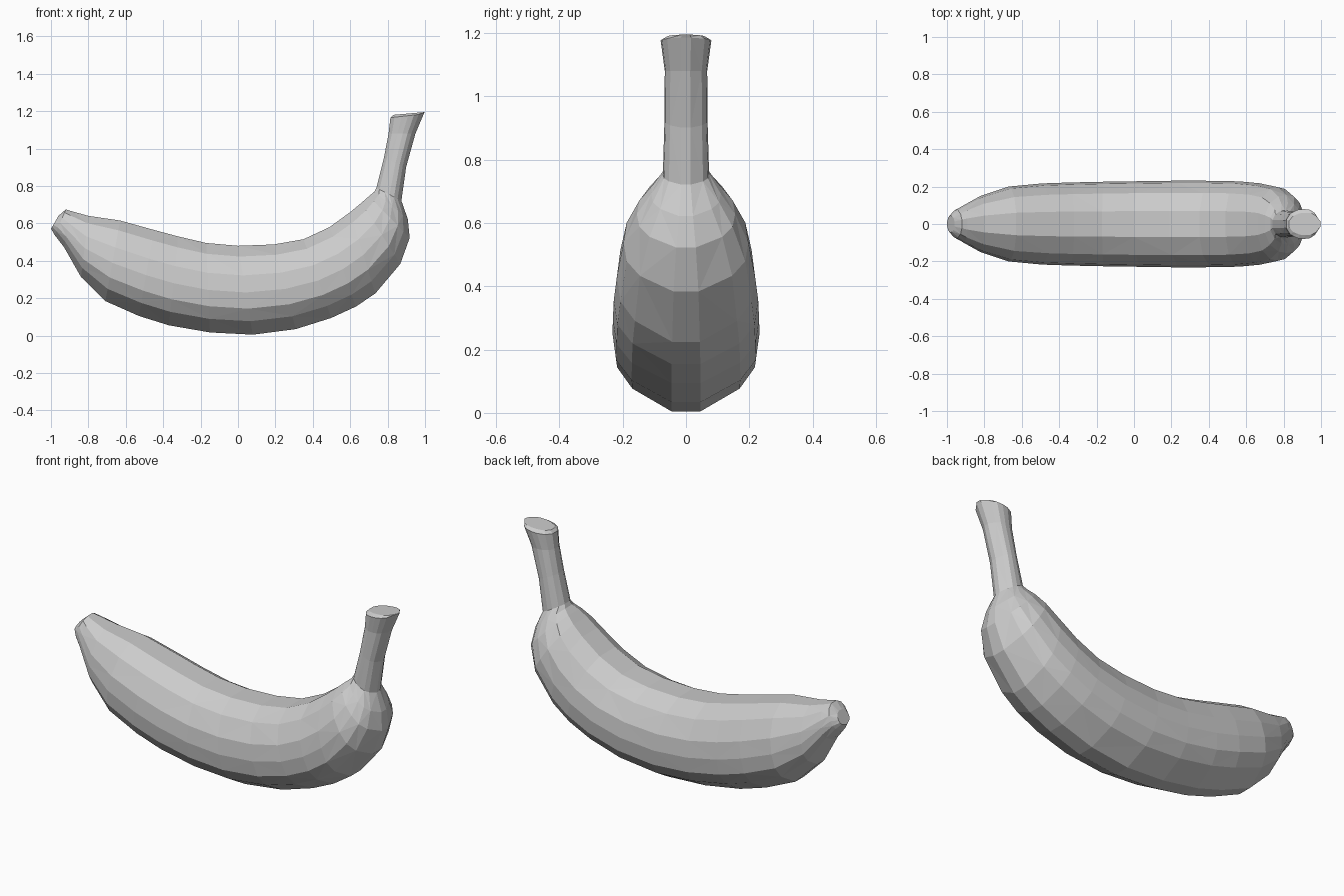
import bpy
import bmesh
from mathutils import Vector

# Remove the default object only
default_cube = bpy.data.objects.get("Cube")
if default_cube:
    bpy.data.objects.remove(default_cube, do_unlink=True)


def make_material(name, colour):
    material = bpy.data.materials.new(name)
    material.use_nodes = True
    material.diffuse_color = colour
    shader = material.node_tree.nodes["Principled BSDF"]
    shader.inputs["Base Color"].default_value = colour
    return material


# Half cross-section: (fraction of half width, fraction from inner to outer edge)
half_section = [(.3, 0), (.72, .12), (.95, .33), (1, .52),
                (.95, .7), (.74, .84), (.2, .99)]
section = half_section + [(-side, depth) for side, depth in reversed(half_section)]


def ring_points(station):
    """Place the cross-section between the inner and outer edge of the curve."""
    inner_x, inner_z, outer_x, outer_z, half_width = station
    inner = Vector((inner_x, 0, inner_z))
    outer = Vector((outer_x, 0, outer_z))
    sideways = Vector((0, half_width, 0))
    return [inner.lerp(outer, depth) + sideways * side for side, depth in section]


def loft(name, stations, material):
    """Skin a row of rings, close both ends and keep the faces flat."""
    bm = bmesh.new()
    rings = [[bm.verts.new(point) for point in ring_points(station)]
             for station in stations]
    count = len(section)
    for row, (ring, following) in enumerate(zip(rings, rings[1:])):
        for i in range(count):
            j = (i + 1) % count
            a, b, c, d = ring[i], ring[j], following[j], following[i]
            # Alternate the diagonals for an irregular faceted skin
            if (row + i) % 2:
                bm.faces.new((a, b, c))
                bm.faces.new((a, c, d))
            else:
                bm.faces.new((a, b, d))
                bm.faces.new((b, c, d))
    bm.faces.new(rings[0])
    bm.faces.new(rings[-1])
    bmesh.ops.recalc_face_normals(bm, faces=bm.faces)
    mesh = bpy.data.meshes.new(name)
    bm.to_mesh(mesh)
    bm.free()
    mesh.materials.append(material)
    part = bpy.data.objects.new(name, mesh)
    bpy.context.collection.objects.link(part)
    return part


# Stations from blossom tip to cut stem: inner x, z, outer x, z, half width
blossom_tip = [
    (-.96, .64, -1, .57, .045),
    (-.92, .675, -.98, .535, .075),
    (-.89, .665, -.93, .47, .1),
]
fruit_body = [
    (-.8, .64, -.84, .31, .15),
    (-.63, .615, -.71, .18, .2),
    (-.45, .565, -.53, .1, .217),
    (-.32, .53, -.37, .05, .222),
    (-.17, .495, -.15, .012, .226),
    (0, .48, .08, 0, .229),
    (.19, .487, .31, .03, .232),
    (.35, .515, .5, .09, .231),
    (.49, .58, .63, .15, .228),
    (.6, .66, .735, .22, .218),
    (.66, .71, .87, .38, .197),
    (.7, .745, .92, .52, .155),
    (.73, .77, .91, .62, .11),
]
stem = [
    (.74, .79, .875, .72, .073),
    (.78, .95, .9, .9, .068),
    (.805, 1.08, .95, 1.08, .067),
    (.815, 1.165, .995, 1.185, .08),
    (.83, 1.18, 1, 1.195, .06),
]

skin = make_material("plain grey skin", (.6, .6, .6, 1))
loft("banana", blossom_tip + fruit_body + stem, skin)
